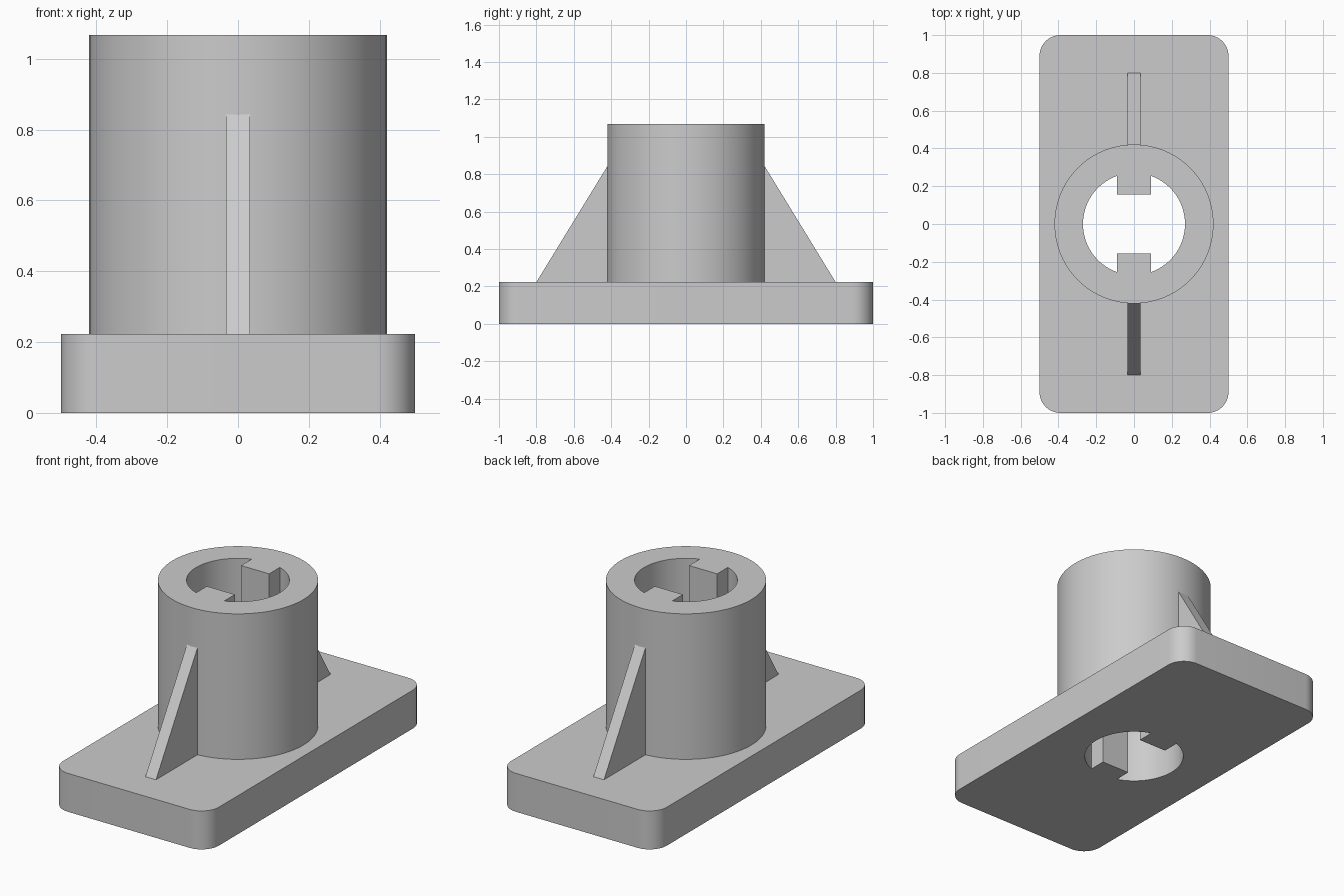
import bpy, bmesh, math

if "Cube" in bpy.data.objects:
    bpy.data.objects.remove(bpy.data.objects["Cube"])

PLATE_Z, TOP_Z = 0.223, 1.067
BOSS_R, BORE_R = 0.421, 0.27
KEY_X, KEY_Y = 0.09, 0.157
RIB_X = 0.034

grey = bpy.data.materials.new("grey")
grey.diffuse_color = (0.6, 0.6, 0.6, 1)
grey.use_nodes = True
grey.node_tree.nodes["Principled BSDF"].inputs["Base Color"].default_value = grey.diffuse_color


def arc(r, a0, a1, n, cx=0, cy=0):
    return [(cx + r * math.cos(a0 + (a1 - a0) * i / n),
             cy + r * math.sin(a0 + (a1 - a0) * i / n)) for i in range(n + 1)]


def finish(bm, name):
    bmesh.ops.recalc_face_normals(bm, faces=bm.faces[:])
    mesh = bpy.data.meshes.new(name)
    bm.to_mesh(mesh)
    bm.free()
    mesh.materials.append(grey)
    ob = bpy.data.objects.new(name, mesh)
    bpy.context.collection.objects.link(ob)
    bpy.ops.object.select_all(action='DESELECT')
    ob.select_set(True)
    bpy.context.view_layer.objects.active = ob
    bpy.ops.object.shade_smooth_by_angle(angle=math.radians(30))
    return ob


# Outlines: rounded plate, round boss, bore with two keys
plate = []
for k, (sx, sy) in enumerate([(1, 1), (-1, 1), (-1, -1), (1, -1)]):
    plate += arc(0.11, k * math.pi / 2, (k + 1) * math.pi / 2, 12, sx * 0.39, sy * 0.89)
boss = arc(BOSS_R, 0, 2 * math.pi, 96)[:-1]
a = math.acos(KEY_X / BORE_R)
bore = (arc(BORE_R, -a, a, 40) + [(KEY_X, KEY_Y), (-KEY_X, KEY_Y)]
        + arc(BORE_R, math.pi - a, math.pi + a, 40) + [(-KEY_X, -KEY_Y), (KEY_X, -KEY_Y)])

# Flanged hub as one closed body
bm = bmesh.new()


def ring(points, z):
    vs = [bm.verts.new((x, y, z)) for x, y in points]
    return vs, [bm.edges.new((vs[i - 1], vs[i])) for i in range(len(vs))]


def wall(r0, r1):
    v, w = r0[0], r1[0]
    for i in range(len(v)):
        bm.faces.new((v[i - 1], v[i], w[i], w[i - 1]))


def cap(outer, inner):
    bmesh.ops.triangle_fill(bm, use_beauty=True, edges=outer[1] + inner[1], normal=(0, 0, 1))


plate_lo, plate_hi = ring(plate, 0), ring(plate, PLATE_Z)
boss_lo, boss_hi = ring(boss, PLATE_Z), ring(boss, TOP_Z)
bore_lo, bore_hi = ring(bore, 0), ring(bore, TOP_Z)
cap(plate_lo, bore_lo)
cap(plate_hi, boss_lo)
cap(boss_hi, bore_hi)
wall(plate_lo, plate_hi)
wall(boss_lo, boss_hi)
wall(bore_lo, bore_hi)
finish(bm, "flanged_hub")

# Triangular support ribs, front and back
for name, s in (("front_rib", -1), ("back_rib", 1)):
    bm = bmesh.new()
    profile = [(0.80, PLATE_Z), (0.419, 0.845), (0.40, 0.845), (0.40, PLATE_Z)]
    sides = [[bm.verts.new((x, s * y, z)) for y, z in profile] for x in (-RIB_X, RIB_X)]
    for side in sides:
        bm.faces.new(side)
    for i in range(4):
        bm.faces.new((sides[0][i - 1], sides[0][i], sides[1][i], sides[1][i - 1]))
    finish(bm, name)
